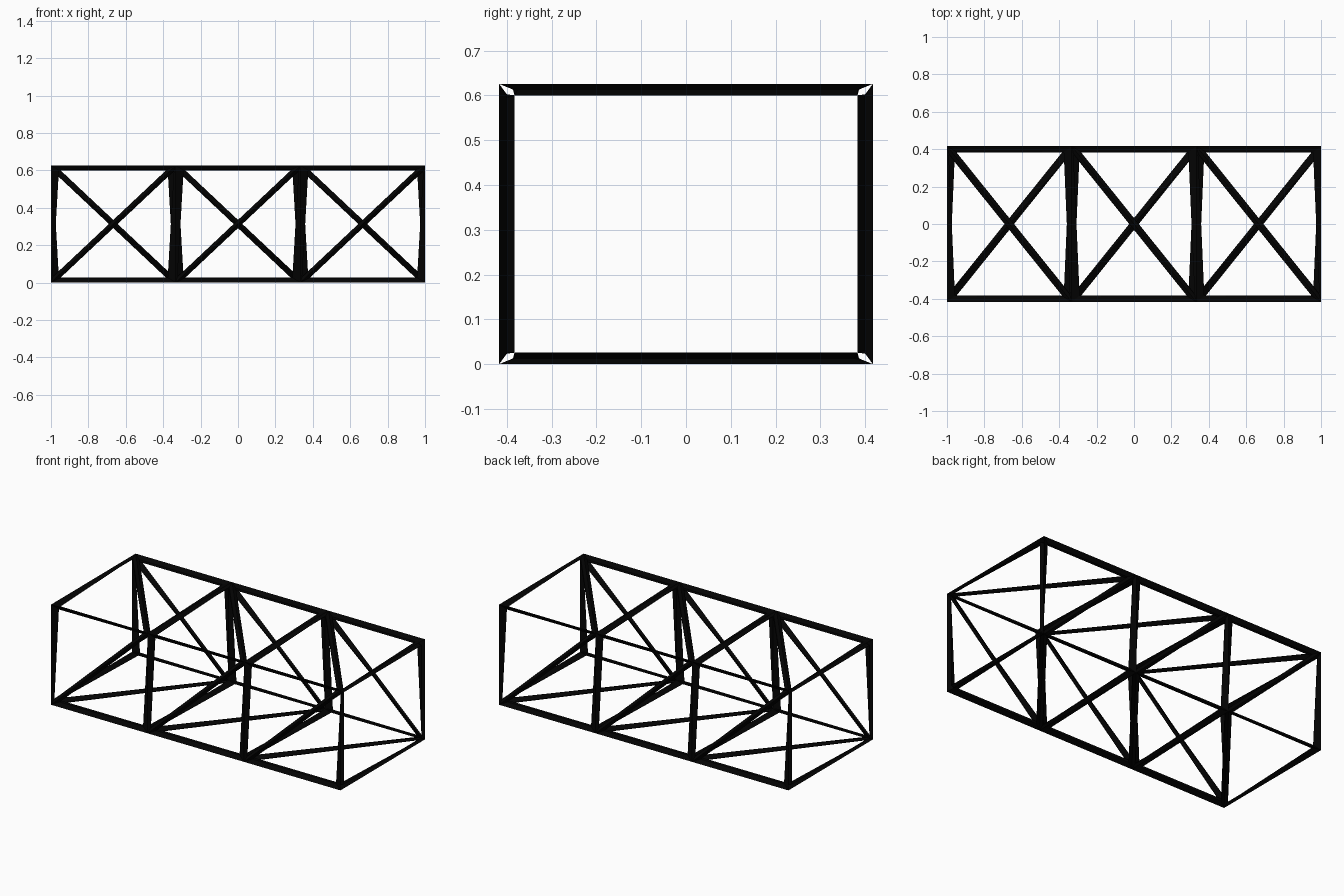
import bpy, bmesh

if "Cube" in bpy.data.objects:
    bpy.data.objects.remove(bpy.data.objects["Cube"])

# Square truss: open four-sided tube of triangulated bays, unit cube stretched to size
BAYS = 3
corners = [(-0.5, -0.5), (-0.5, 0.5), (0.5, 0.5), (0.5, -0.5)]
bm = bmesh.new()
rings = [[bm.verts.new((-0.5 + i / BAYS, y, z)) for y, z in corners]
         for i in range(BAYS + 1)]

# Diagonal braces alternate around the four sides of every bay
for a, b in zip(rings, rings[1:]):
    for k in range(4):
        j = (k + 1) % 4
        if k % 2 == 0:
            bm.faces.new((a[k], b[k], b[j]))
            bm.faces.new((a[k], b[j], a[j]))
        else:
            bm.faces.new((a[k], b[k], a[j]))
            bm.faces.new((b[k], b[j], a[j]))
bmesh.ops.recalc_face_normals(bm, faces=bm.faces)
mesh = bpy.data.meshes.new("truss_frame")
bm.to_mesh(mesh)
bm.free()
truss = bpy.data.objects.new("truss_frame", mesh)
bpy.context.collection.objects.link(truss)
truss.scale = (2, 0.8, 0.6)
truss.location.z = 0.313

# Edges become bars, left hollow at the open ends
wire = truss.modifiers.new("bars", 'WIREFRAME')
wire.thickness = 0.06
wire.offset = 0
wire.use_even_offset = False
wire.use_boundary = False
wire.use_replace = True

# Black paint
mat = bpy.data.materials.new("black_paint")
mat.diffuse_color = (0.001, 0.001, 0.001, 1)
mat.use_nodes = True
mat.node_tree.nodes["Principled BSDF"].inputs["Base Color"].default_value = mat.diffuse_color
mesh.materials.append(mat)
